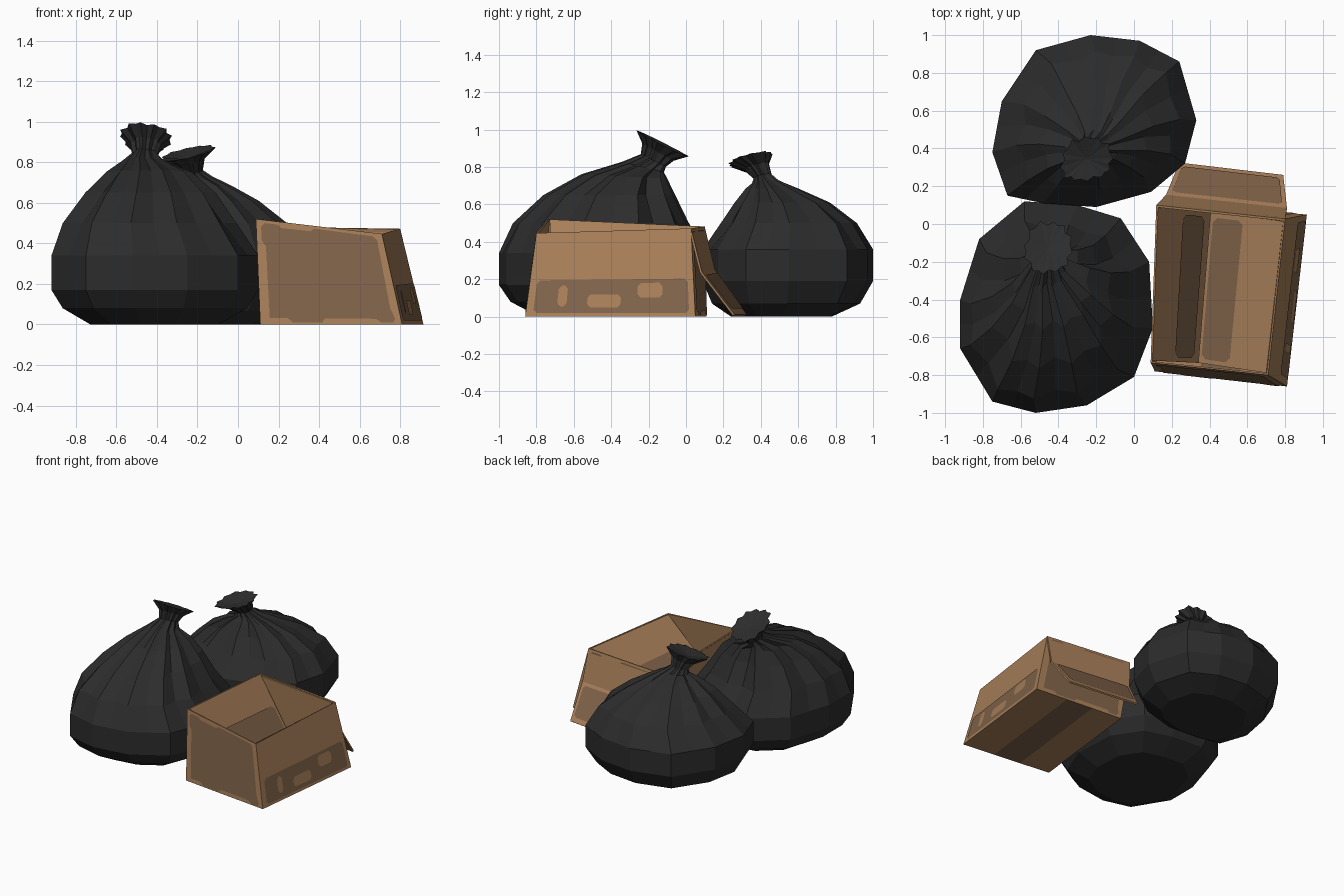
import bpy
from mathutils import Vector


def mat(name, col):
    m = bpy.data.materials.new(name)
    m.diffuse_color = (*col, 1)
    return m


BLACK = mat("bag_black", (0.025, 0.025, 0.025))
TAN = mat("cardboard_tan", (0.39, 0.213, 0.1))
BROWN = mat("cardboard_brown", (0.215, 0.125, 0.068))


def obj(name, verts, faces, mats, thick=0):
    me = bpy.data.meshes.new(name)
    me.from_pydata([tuple(v) for v in verts], [], faces)
    for m in mats:
        me.materials.append(m)
    o = bpy.data.objects.new(name, me)
    bpy.context.collection.objects.link(o)
    if thick:
        s = o.modifiers.new("thickness", "SOLIDIFY")
        s.thickness = thick
        s.offset = -1
    return o


# ---- garbage bags: irregular 12-sided outline lofted through pleated rings ----
def bag(name, outline, centre, rings):
    """rings: z, cx, cy, scale, fold depth, tilt x, tilt y"""
    rel = [Vector((x - centre[0], y - centre[1])) for x, y in outline]
    verts, faces = [], []
    n = 2 * len(rel)
    for z, cx, cy, s, fold, tx, ty in rings:
        for i in range(n):
            k = i // 2
            if i % 2 == 0:
                p = rel[k] * s
            else:
                # every second pleat is cut deeper
                deep = 1.3 if k % 2 else 0.7
                p = (rel[k] + rel[(k + 1) % len(rel)]) * 0.5 * s * (1 - fold * deep)
            verts.append((cx + p.x, cy + p.y, z + p.x * tx + p.y * ty))
    for r in range(len(rings) - 1):
        for i in range(n):
            j = (i + 1) % n
            faces.append((r * n + i, r * n + j, (r + 1) * n + j, (r + 1) * n + i))
    # flat underside and a slightly sunken gathered top
    faces.append(tuple(reversed(range(n))))
    z, cx, cy = rings[-1][:3]
    verts.append((cx, cy, z - 0.025))
    last = (len(rings) - 1) * n
    for i in range(n):
        faces.append((last + i, last + (i + 1) % n, len(verts) - 1))
    return obj(name, verts, faces, [BLACK])


bag("front_bag",
    [(0.10, -0.55), (0.08, -0.20), (-0.07, 0.03), (-0.30, 0.10), (-0.58, 0.12),
     (-0.82, -0.08), (-0.92, -0.40), (-0.92, -0.66), (-0.75, -0.94),
     (-0.52, -1.0), (-0.25, -0.96), (0.0, -0.81)],
    (-0.415, -0.44),
    [(0, -0.415, -0.44, 0.62, 0, 0, 0),
     (0.08, -0.415, -0.44, 0.89, 0, 0, 0),
     (0.17, -0.415, -0.44, 1, 0, 0, 0),
     (0.34, -0.415, -0.44, 1, 0, 0, 0),
     (0.50, -0.44, -0.455, 0.84, 0.05, 0, 0),
     (0.65, -0.435, -0.41, 0.63, 0.1, 0, 0),
     (0.75, -0.44, -0.33, 0.41, 0.14, 0, -0.05),
     (0.80, -0.465, -0.23, 0.20, 0.16, 0, -0.25),
     (0.835, -0.46, -0.175, 0.12, 0.13, 0, -0.5),
     (0.88, -0.455, -0.15, 0.15, 0.13, 0, -0.55),
     (0.925, -0.455, -0.125, 0.25, 0.1, -0.06, -0.5)])

bag("back_bag",
    [(0.33, 0.55), (0.24, 0.86), (0.03, 0.97), (-0.23, 1.0), (-0.52, 0.92),
     (-0.70, 0.65), (-0.75, 0.38), (-0.67, 0.15), (-0.48, 0.11),
     (-0.20, 0.09), (0.09, 0.17), (0.27, 0.32)],
    (-0.21, 0.545),
    [(0, -0.21, 0.51, 0.59, 0, 0, 0),
     (0.07, -0.21, 0.535, 0.87, 0, 0, 0),
     (0.19, -0.21, 0.545, 1, 0, 0, 0),
     (0.36, -0.21, 0.545, 1, 0, 0, 0),
     (0.50, -0.19, 0.55, 0.80, 0.05, 0, 0),
     (0.61, -0.20, 0.515, 0.56, 0.1, 0, 0),
     (0.685, -0.20, 0.46, 0.31, 0.14, 0, 0),
     (0.72, -0.21, 0.425, 0.16, 0.15, 0.1, 0.1),
     (0.75, -0.23, 0.41, 0.105, 0.13, 0.2, 0.2),
     (0.80, -0.24, 0.38, 0.14, 0.13, 0.25, 0.25),
     (0.845, -0.25, 0.345, 0.26, 0.1, 0.2, 0.22)])

# ---- cardboard box: skewed open crate, floor split for the tape stripe ----
FL, FR, BR, BL = map(Vector, [(0.11, -0.78, 0), (0.81, -0.86, 0),
                              (0.915, 0.05, 0), (0.21, 0.11, 0)])
TFL, TFR, TBR, TBL = map(Vector, [(0.088, -0.735, 0.52), (0.71, -0.80, 0.447),
                                  (0.80, 0.027, 0.472), (0.118, 0.10, 0.482)])
f1, f2 = FL.lerp(FR, 0.34), FL.lerp(FR, 0.64)
b1, b2 = BL.lerp(BR, 0.34), BL.lerp(BR, 0.64)
box = obj("box_body", [FL, f1, f2, FR, BR, b2, b1, BL, TFL, TFR, TBR, TBL],
          [(0, 1, 2, 3, 9, 8), (3, 4, 10, 9), (4, 5, 6, 7, 11, 10), (7, 0, 8, 11),
           (0, 7, 6, 1), (1, 6, 5, 2), (2, 5, 4, 3)], [TAN, BROWN], 0.012)
box.data.polygons[5].material_index = 1

# creased flap hanging behind, and two side flaps folded into the box as a V
crease_r, crease_l = Vector((0.81, 0.085, 0.24)), Vector((0.17, 0.155, 0.25))
tip_r, tip_l = Vector((0.79, 0.26, 0.012)), Vector((0.24, 0.325, 0.012))
back_flap = [tip_r, tip_l, crease_l, crease_r]
obj("back_flap", back_flap + [TBL, TBR], [(0, 1, 2, 3), (3, 2, 4, 5)], [TAN], 0.012)
left_flap = [Vector((0.34, -0.735, 0.10)), Vector((0.405, 0.06, 0.08)),
             TBL + Vector((0.01, -0.012, -0.004)), TFL + Vector((0.01, 0.012, -0.004))]
right_flap = [Vector((0.405, 0.06, 0.17)), Vector((0.34, -0.735, 0.17)),
              TFR + Vector((-0.01, 0.012, -0.004)), TBR + Vector((-0.01, -0.012, -0.004))]
obj("left_inner_flap", left_flap, [(0, 1, 2, 3)], [TAN], 0.01)
obj("right_inner_flap", right_flap, [(0, 1, 2, 3)], [TAN], 0.01)


# ---- painted patches: thin plates laid on a quad in its u, v space ----
def plate(name, quad, uv, m, lift=0.005):
    a, b, c, d = quad
    nor = (b - a).cross(d - a).normalized() * lift
    pts = [a.lerp(b, u).lerp(d.lerp(c, u), v) + nor for u, v in uv]
    obj(name, pts, [tuple(range(len(pts)))], [m])


def rounded(u0, v0, u1, v1, cu, cv):
    return [(u0 + cu, v0), (u1 - cu, v0), (u1, v0 + cv), (u1, v1 - cv),
            (u1 - cu, v1), (u0 + cu, v1), (u0, v1 - cv), (u0, v0 + cv)]


front, right = [FL, FR, TFR, TFL], [FR, BR, TBR, TFR]
back, left = [BR, BL, TBL, TBR], [BL, FL, TFL, TBL]
worn = [(0.07, 0.06), (0.20, 0.06), (0.23, 0.02), (0.44, 0.02), (0.46, 0.06),
        (0.82, 0.06), (0.86, 0.02), (0.94, 0.02), (0.96, 0.06), (0.94, 0.18),
        (0.95, 0.92), (0.92, 0.96), (0.46, 0.97), (0.43, 0.94), (0.2, 0.94),
        (0.17, 0.97), (0.07, 0.97), (0.04, 0.93), (0.04, 0.8), (0.07, 0.75)]
plate("front_patch", front, worn, BROWN)
plate("back_patch", back, worn, BROWN)
for nm, q in (("right", right), ("left", left)):
    plate(nm + "_band", q, rounded(0.045, 0.04, 0.965, 0.43, 0.02, 0.04), BROWN)
    for i, (u, v, w, h) in enumerate([(0.21, 0.24, 0.055, 0.25),
                                      (0.46, 0.18, 0.2, 0.15),
                                      (0.735, 0.30, 0.15, 0.17)]):
        plate(f"{nm}_wear_{i}", q,
              rounded(u - w / 2, v - h / 2, u + w / 2, v + h / 2, 0.018, 0.04),
              TAN, 0.0085)
plate("back_flap_patch", back_flap, rounded(0.04, 0.12, 0.96, 0.92, 0.03, 0.06), BROWN)
plate("left_flap_patch", left_flap, rounded(0.03, 0.12, 0.97, 0.53, 0.03, 0.06), BROWN)
plate("right_flap_patch", right_flap, rounded(0.03, 0.05, 0.97, 0.46, 0.03, 0.06), BROWN)
